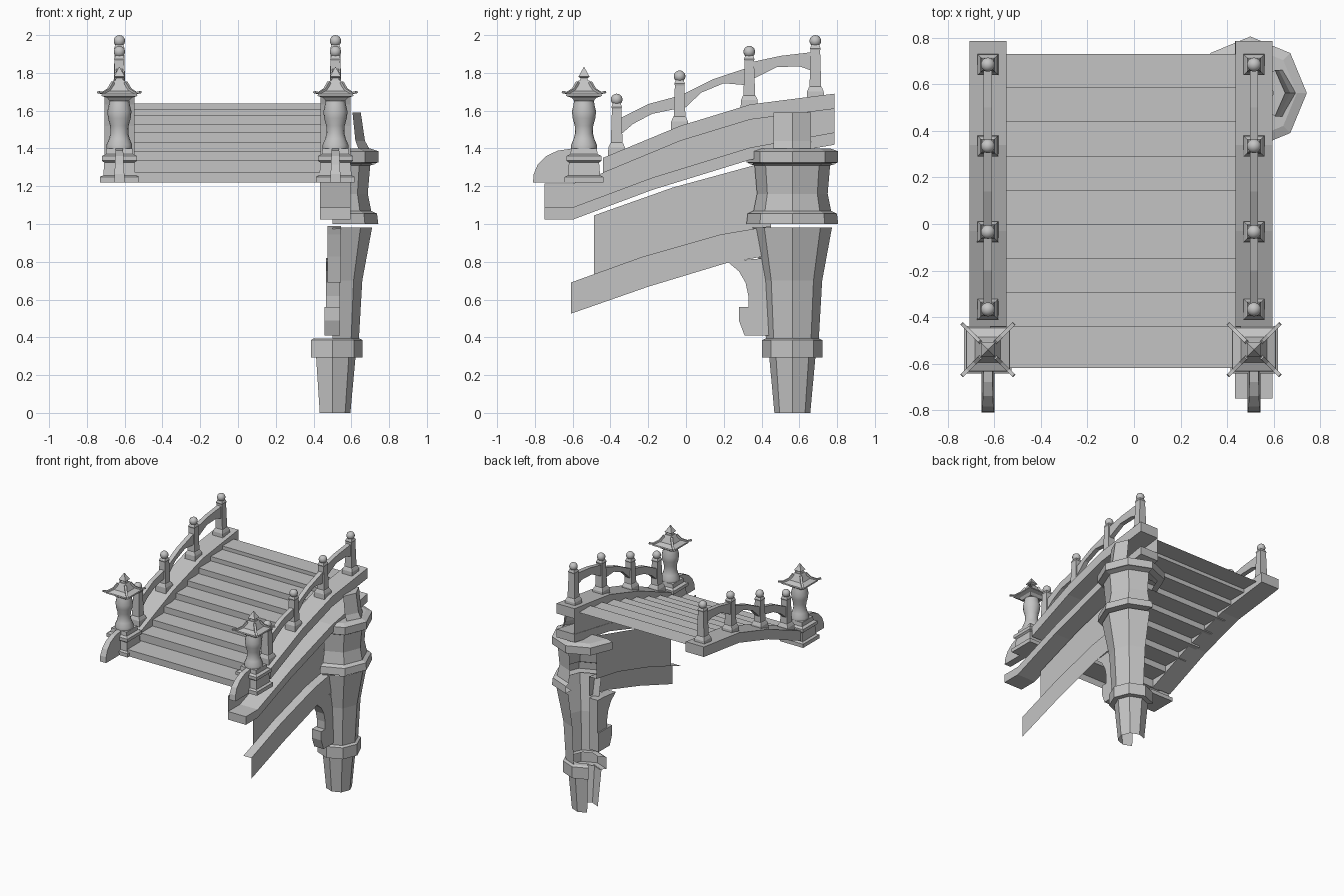
import bpy, bmesh, math

cube = bpy.data.objects.get("Cube")
if cube:
    bpy.data.objects.remove(cube, do_unlink=True)

stone = bpy.data.materials.new("grey_stone")
stone.use_nodes = True
grey = (0.55, 0.55, 0.55, 1)
stone.diffuse_color = grey
stone.node_tree.nodes["Principled BSDF"].inputs["Base Color"].default_value = grey


def finish(name, bm, loc=(0, 0, 0), turn=0, closed=True, smooth=False):
    if closed:
        bmesh.ops.recalc_face_normals(bm, faces=bm.faces[:])
    mesh = bpy.data.meshes.new(name)
    bm.to_mesh(mesh)
    bm.free()
    mesh.materials.append(stone)
    ob = bpy.data.objects.new(name, mesh)
    bpy.context.collection.objects.link(ob)
    ob.location = loc
    ob.rotation_euler.z = turn
    if smooth:
        bpy.ops.object.select_all(action='DESELECT')
        ob.select_set(True)
        bpy.context.view_layer.objects.active = ob
        bpy.ops.object.shade_smooth_by_angle(angle=math.radians(40))
    return ob


def prism(name, pts, x0, x1, **kw):
    """Solid from a (y, z) outline, drawn out from x0 to x1."""
    bm = bmesh.new()
    a = [bm.verts.new((x0, y, z)) for y, z in pts]
    b = [bm.verts.new((x1, y, z)) for y, z in pts]
    bm.faces.new(a)
    bm.faces.new(b[::-1])
    for i in range(len(pts)):
        j = (i + 1) % len(pts)
        bm.faces.new((a[i], b[i], b[j], a[j]))
    return finish(name, bm, **kw)


def strip(name, pts, x0, x1, **kw):
    """Open sheet along a (y, z) path."""
    bm = bmesh.new()
    rows = [(bm.verts.new((x0, y, z)), bm.verts.new((x1, y, z))) for y, z in pts]
    for (a, b), (c, d) in zip(rows, rows[1:]):
        bm.faces.new((a, b, d, c))
    return finish(name, bm, closed=False, **kw)


def sheet(name, x, outline):
    """Single upright face facing +x."""
    bm = bmesh.new()
    bm.faces.new([bm.verts.new((x, y, z)) for y, z in outline])
    return finish(name, bm, closed=False)


def lathe(name, profile, n, start=0.0, sides=None, **kw):
    """Turn an (r, z) profile; fewer sides than n leaves an open shell."""
    sides = sides or n
    full = sides == n
    bm = bmesh.new()
    rings = []
    for r, z in profile:
        angs = [math.radians(start) + math.tau * k / n for k in range(n if full else sides + 1)]
        rings.append([bm.verts.new((r * math.cos(t), r * math.sin(t), z)) for t in angs])
    for lo, hi in zip(rings, rings[1:]):
        for k in range(sides):
            m = (k + 1) % len(lo)
            bm.faces.new((lo[k], lo[m], hi[m], hi[k]))
    if full:
        bm.faces.new(rings[0][::-1])
        bm.faces.new(rings[-1])
    return finish(name, bm, closed=full, **kw)


def square(name, profile, **kw):
    return lathe(name, [(h * math.sqrt(2), z) for h, z in profile], 4, 45, **kw)


def at(path, y):
    """Height of a path at y."""
    for (a, za), (b, zb) in zip(path, path[1:]):
        if y <= b:
            return za + (zb - za) * (y - a) / (b - a)
    return path[-1][1]


def raised(path, dz):
    return [(y, z + dz) for y, z in path]


def band(name, path, lo, hi, x0, x1):
    return prism(name, raised(path, hi) + raised(path, lo)[::-1], x0, x1)


CURB = [(-.44, 1.35), (-.03, 1.52), (.34, 1.633), (.787, 1.69)]
BEAM = [(-.75, 1.023), (-.6, 1.023), (-.18, 1.18), (.34, 1.34), (.787, 1.42)]
LEFT, RIGHT = .516, -.628

# Stair sheet of treads and risers
fronts = [-.62, -.443, -.297, -.15, -.002, .143, .288, .438, .585, .73]
tops = [1.272, 1.335, 1.385, 1.435, 1.485, 1.53, 1.575, 1.61, 1.638]
path = [(fronts[0], 1.22)]
for i, z in enumerate(tops):
    path += [(fronts[i], z), (fronts[i + 1], z)]
strip("stairs", path, -.62, .46)

# Curbs, railings, lanterns on both sides
posts = [(-.367, 1.69), (-.034, 1.813), (.335, 1.943), (.685, 2.0)]
rails = [
    [(-.35, 1.56), (-.2, 1.635), (-.05, 1.675), (-.05, 1.61), (-.18, 1.583), (-.28, 1.53), (-.35, 1.47)],
    [(-.01, 1.69), (.14, 1.765), (.32, 1.825), (.32, 1.735), (.2, 1.745), (.08, 1.695), (-.01, 1.61)],
    [(.36, 1.86), (.5, 1.89), (.67, 1.91), (.67, 1.81), (.6, 1.835), (.48, 1.83), (.36, 1.77)],
]
nose = [(-.81, 1.22), (-.806, 1.265), (-.785, 1.315), (-.74, 1.36),
        (-.68, 1.388), (-.6, 1.40), (-.6, 1.22)]
for side, cx in (("left", LEFT), ("right", RIGHT)):
    band(side + "_curb", CURB, -.08, 0, cx - .08, cx + .08)
    for y, top in posts:
        z = at(CURB, y)
        square(side + "_post", [(.046, z - .02), (.044, z + .025), (.035, z + .045),
                                (.031, z + .05), (.025, top - .08), (.028, top - .07),
                                (.02, top - .05)], loc=(cx, y, 0))
        bm = bmesh.new()
        bmesh.ops.create_uvsphere(bm, u_segments=14, v_segments=9, radius=.031)
        finish(side + "_post_ball", bm, loc=(cx, y, top - .031), smooth=True)
    for pts in rails:
        prism(side + "_handrail", pts, cx - .018, cx + .018)
    ornament = prism(side + "_nose_ornament", nose, -.028, .028, loc=(cx, 0, 0))
    for v in ornament.data.vertices:
        v.co.x *= 1 - 1.7 * (v.co.z - 1.22)

    # Lantern
    spot = (cx, -.54, 0)
    square(side + "_lantern_base", [(.102, 1.22), (.102, 1.25), (.085, 1.258), (.08, 1.325),
                                    (.093, 1.335), (.093, 1.36), (.072, 1.37), (.068, 1.40)], loc=spot)
    lathe(side + "_lantern_body", [(.068, 1.40), (.068, 1.42), (.055, 1.45), (.047, 1.48), (.049, 1.52),
                                   (.06, 1.56), (.064, 1.595), (.056, 1.63), (.05, 1.665)],
          16, loc=spot, smooth=True)
    square(side + "_lantern_roof", [(.05, 1.65), (.065, 1.668), (.095, 1.678), (.093, 1.688),
                                    (.055, 1.705), (.036, 1.745), (.028, 1.76)], loc=spot)
    for k in range(4):
        prism(side + "_roof_ridge", [(.04, 1.745), (.075, 1.707), (.125, 1.688), (.16, 1.693),
                                     (.156, 1.703), (.125, 1.698), (.082, 1.718), (.052, 1.755)],
              -.008, .008, loc=spot, turn=math.radians(45 + 90 * k))
    square(side + "_lantern_finial", [(.022, 1.755), (.018, 1.772), (.03, 1.78), (.018, 1.80),
                                      (.002, 1.83)], loc=spot)

# Side beam under the left curb: lower slab with a recessed wall above it
band("beam_slab", BEAM, 0, .065, .435, .595)
under_curb = [(-.44, 1.27)] + raised(CURB, -.075)[1:]
sheet("beam_wall", .438, raised(BEAM, .06) + under_curb[::-1] + [(-.5, 1.25), (-.6, 1.214), (-.75, 1.214)])

# Arch wall: recessed sheet, sloped ledge and lower band
LEDGE = [(-.61, .69), (-.23, .827), (.18, .944), (.45, .99)]
LOWER = [(-.61, .525), (-.2, .668), (.22, .795), (.45, .835)]
WALL = [(-.488, 1.045), (-.07, 1.193), (.45, 1.335)]
strip("arch_ledge", LEDGE, .475, .545)
sheet("arch_band", .545, LOWER + LEDGE[::-1])
foot = [(-.488, at(LEDGE, -.488))] + LEDGE[1:]
sheet("arch_wall", .475, foot + WALL[::-1])

# Bracket beside the pillar
prism("bracket_arm", [(.22, .80), (.28, .75), (.315, .69), (.33, .62), (.33, .56),
                      (.45, .56), (.45, .82), (.36, .815)], .467, .54)
prism("bracket_block", [(.28, .56), (.28, .49), (.31, .41), (.45, .41), (.45, .56)], .457, .54)

# Eight-sided pillar, open toward the inside
PILLAR = (.5, .563, 0)
lathe("pillar_foot", [(.095, 0), (.122, .293)], 8, -135, 6, loc=PILLAR)
lathe("pillar_collar", [(.11, .292), (.16, .294), (.16, .385), (.14, .395), (.1, .395)],
      8, -135, 6, loc=PILLAR)
lathe("pillar_shaft", [(.14, .39), (.158, .70), (.21, .982)], 8, -90, 4, loc=PILLAR)
lathe("pillar_capital", [(.17, 1.0), (.243, 1.0), (.236, 1.055), (.205, 1.07),
                         (.187, 1.16), (.2, 1.31), (.235, 1.32)], 8, -90, 4, loc=PILLAR)
lathe("pillar_top_slab", [(.19, 1.32), (.243, 1.325), (.243, 1.385), (.2, 1.40), (.02, 1.40)],
      8, -90, 6, loc=PILLAR)
neck = lathe("pillar_neck", [(.2, 1.39), (.172, 1.44), (.15, 1.59), (.1, 1.59)], 8, -45, 2, loc=PILLAR)
for v in neck.data.vertices:
    v.co.y = max(-.1, min(.1, v.co.y))
